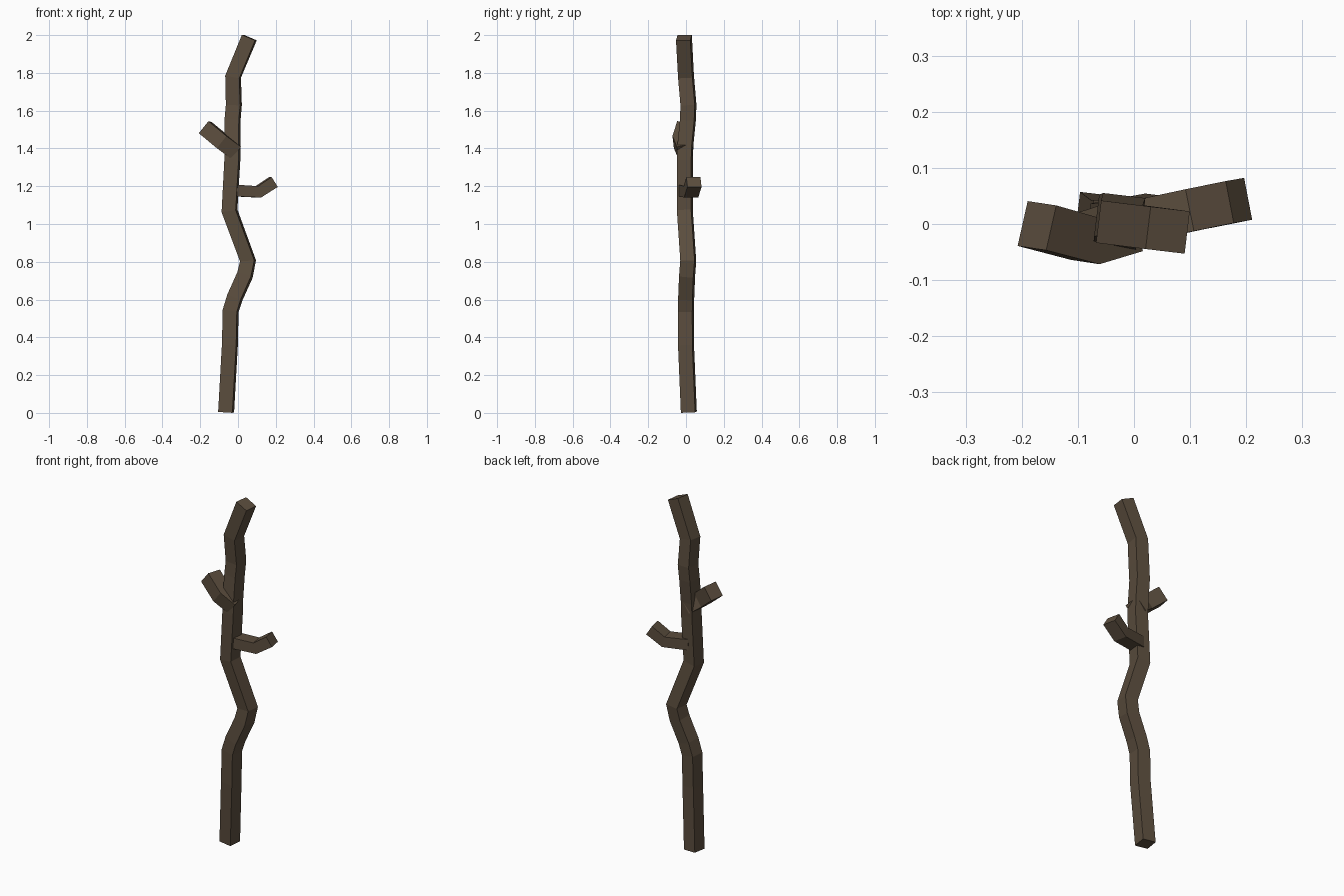
import bpy, bmesh
from mathutils import Vector

if "Cube" in bpy.data.objects:
    bpy.data.objects.remove(bpy.data.objects["Cube"])

bark = bpy.data.materials.new("bark")
bark.diffuse_color = (0.105, 0.075, 0.048, 1)
bark.use_nodes = True
bark.node_tree.nodes["Principled BSDF"].inputs["Base Color"].default_value = bark.diffuse_color


def square_limb(name, path, side, half_u, half_v):
    """Sweep a four-sided section along a path, with capped ends."""
    pts = [Vector(p) for p in path]
    side = Vector(side).normalized()
    bm = bmesh.new()
    rings = []
    for i, p in enumerate(pts):
        before = (p - pts[i - 1]).normalized() if i else Vector()
        after = (pts[i + 1] - p).normalized() if i < len(pts) - 1 else Vector()
        t = (before + after).normalized()
        u = (side - t * side.dot(t)).normalized()
        v = t.cross(u)
        rings.append([bm.verts.new(p + u * half_u * a + v * half_v * b)
                      for a, b in ((-1, -1), (1, -1), (1, 1), (-1, 1))])
    for lo, hi in zip(rings, rings[1:]):
        for k in range(4):
            n = (k + 1) % 4
            bm.faces.new((lo[k], lo[n], hi[n], hi[k]))
    bm.faces.new(rings[0][::-1])
    bm.faces.new(rings[-1])
    bmesh.ops.recalc_face_normals(bm, faces=bm.faces)
    me = bpy.data.meshes.new(name)
    bm.to_mesh(me)
    bm.free()
    me.materials.append(bark)
    ob = bpy.data.objects.new(name, me)
    bpy.context.collection.objects.link(ob)
    return ob


# Crooked main stem
square_limb("stem", [
    (-0.063, 0.015, 0.004), (-0.043, 0.0, 0.36), (-0.039, 0.0, 0.54),
    (-0.017, 0.001, 0.61), (0.037, 0.006, 0.73), (0.053, 0.012, 0.805),
    (-0.045, -0.006, 1.07), (-0.030, -0.006, 1.34), (-0.030, -0.003, 1.42),
    (-0.029, 0.010, 1.55), (-0.022, 0.013, 1.63), (-0.026, 0.0, 1.78),
    (0.060, -0.011, 1.987)], (0.99, -0.12, 0), 0.038, 0.038)

# Short upper twig on the left
square_limb("left_twig", [
    (-0.015, -0.005, 1.385), (-0.085, -0.027, 1.437), (-0.173, -0.003, 1.51)],
    (0.15, 0.99, 0), 0.041, 0.041)

# Lower twig on the right
square_limb("right_twig", [
    (-0.03, -0.003, 1.178), (0.107, 0.026, 1.170), (0.187, 0.042, 1.222)],
    (-0.17, 0.98, 0), 0.038, 0.031)
